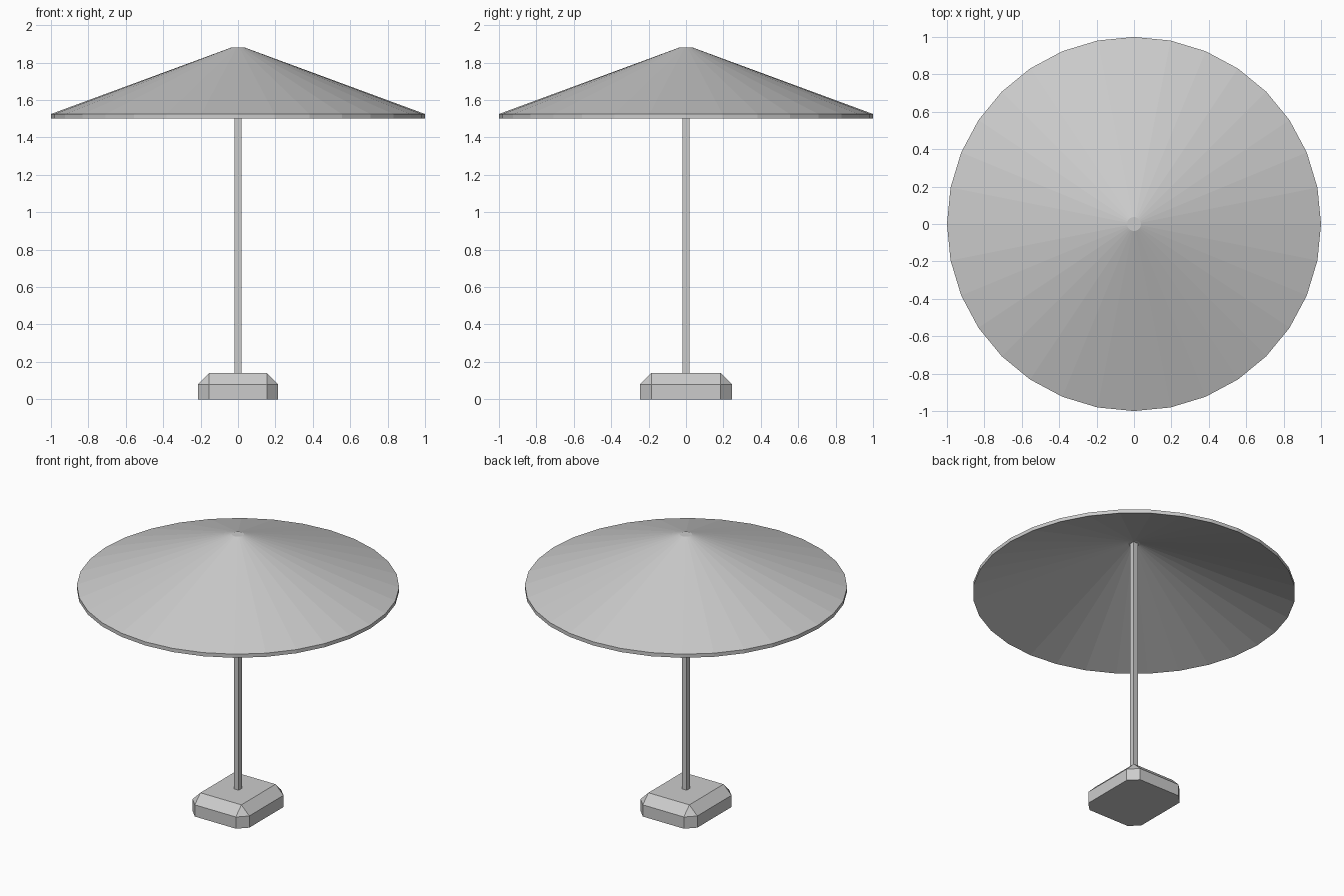
import bpy, bmesh
from math import cos, sin, pi

if "Cube" in bpy.data.objects:
    bpy.data.objects.remove(bpy.data.objects["Cube"])


def make_object(name, bm):
    bmesh.ops.recalc_face_normals(bm, faces=bm.faces)
    mesh = bpy.data.meshes.new(name)
    bm.to_mesh(mesh)
    bm.free()
    obj = bpy.data.objects.new(name, mesh)
    bpy.context.collection.objects.link(obj)
    return obj


def box(sx, sy, z0, z1):
    bm = bmesh.new()
    bmesh.ops.create_cube(bm, size=1)
    for v in bm.verts:
        v.co = (v.co.x * sx, v.co.y * sy, z1 if v.co.z > 0 else z0)
    return bm


# Weighted base: block with chamfered corners and top edges, flat bottom
bm = box(0.43, 0.49, 0, 0.14)
edges = [e for e in bm.edges if max(v.co.z for v in e.verts) > 0.01]
bmesh.ops.bevel(bm, geom=edges, offset=0.06, segments=1, affect='EDGES')
make_object("base", bm)

# Square pole
make_object("pole", box(0.037, 0.037, 0.14, 1.86))

# Canopy: thin 32-sided conical shell with a small flat tip
SIDES = 32
profile = [(0.037, 1.855), (1.0, 1.5), (1.0, 1.525), (0.037, 1.88)]
bm = bmesh.new()
rings = [[bm.verts.new((r * cos(2 * pi * i / SIDES), r * sin(2 * pi * i / SIDES), z))
          for i in range(SIDES)] for r, z in profile]
for lower, upper in zip(rings, rings[1:]):
    for i in range(SIDES):
        j = (i + 1) % SIDES
        bm.faces.new((lower[i], lower[j], upper[j], upper[i]))
bm.faces.new(rings[0])
bm.faces.new(rings[-1])
make_object("canopy", bm)
